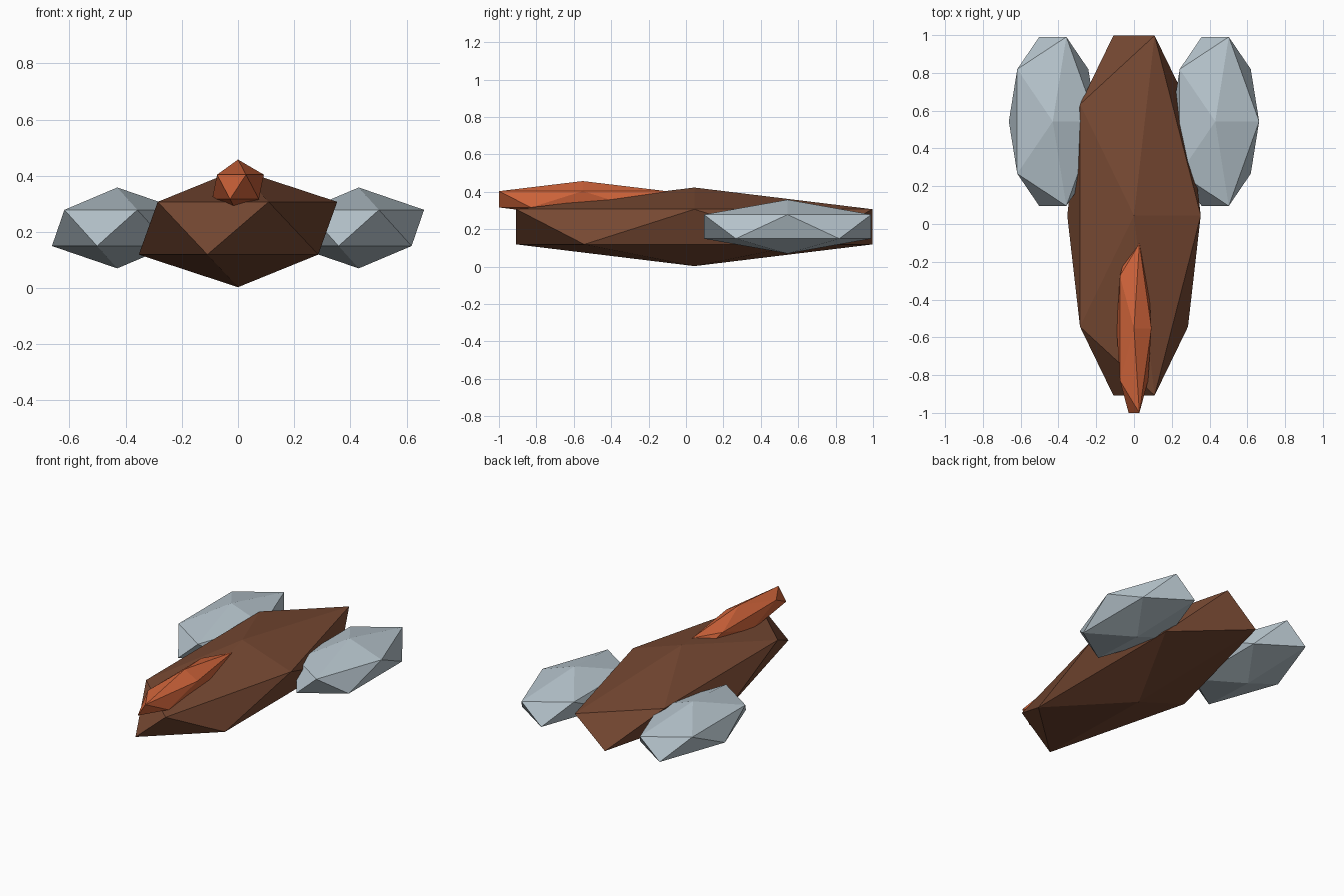
import bpy

if "Cube" in bpy.data.objects:
    bpy.data.objects.remove(bpy.data.objects["Cube"])


def srgb(r, g, b):
    return tuple(((c / 255 + 0.055) / 1.055) ** 2.4 for c in (r, g, b)) + (1.0,)


def material(name, rgb):
    m = bpy.data.materials.new(name)
    m.diffuse_color = srgb(*rgb)
    m.use_nodes = True
    m.node_tree.nodes["Principled BSDF"].inputs["Base Color"].default_value = m.diffuse_color
    return m


def faceted(name, centre, radii, mat):
    """Stretched, flat-shaded twenty-sided solid."""
    bpy.ops.mesh.primitive_ico_sphere_add(subdivisions=1, radius=1, location=centre)
    ob = bpy.context.object
    ob.name = name
    ob.scale = radii
    bpy.ops.object.transform_apply(location=False, rotation=False, scale=True)
    ob.data.materials.append(mat)
    return ob


brown = material("dark brown", (118, 72, 50))
orange = material("burnt orange", (208, 100, 58))
grey = material("pale blue grey", (182, 196, 204))

# Long central body
faceted("body", (0, 0.045, 0.213), (0.395, 1.12, 0.21), brown)

# Slim ridge on top of the front end
faceted("top_ridge", (0, -0.552, 0.36), (0.103, 0.527, 0.0975), orange)

# Side pods at the rear, both facing the same way
for side, x in (("left", -0.43), ("right", 0.43)):
    faceted(side + "_pod", (x, 0.543, 0.214), (0.26, 0.526, 0.144), grey)
